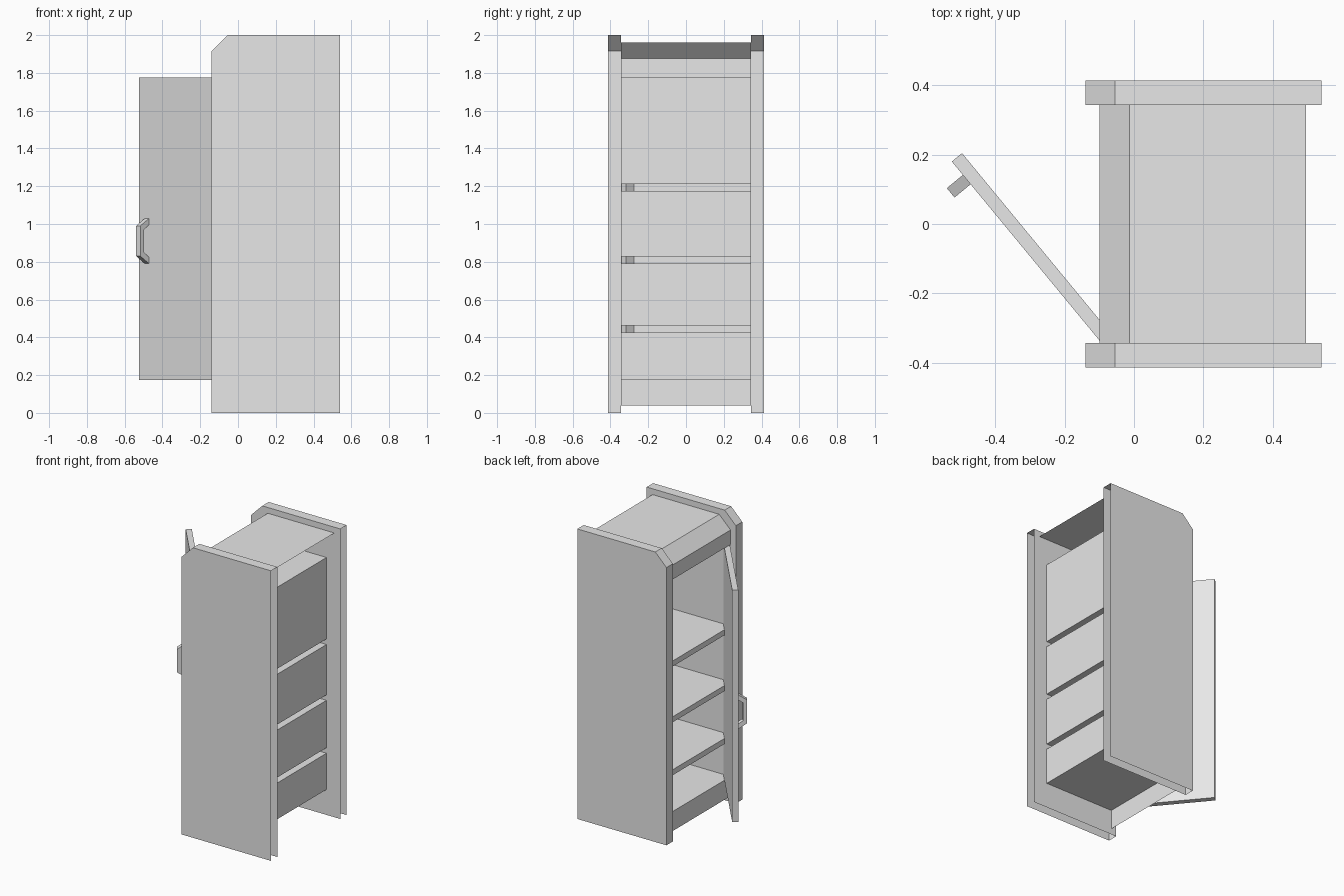
import bpy
from mathutils import Matrix, Vector

cube = bpy.data.objects.get("Cube")
if cube:
    bpy.data.objects.remove(cube)

grey = bpy.data.materials.new("plain_grey")
grey.use_nodes = True
grey.diffuse_color = (0.8, 0.8, 0.8, 1)
grey.node_tree.nodes["Principled BSDF"].inputs["Base Color"].default_value = (0.8, 0.8, 0.8, 1)


def extrude(name, profile, y0, y1, closed=True, caps=True, skip=()):
    """Sweep an (x, z) profile from y0 to y1; skip lists the edges left open."""
    n = len(profile)
    verts = [(x, y, z) for y in (y0, y1) for x, z in profile]
    faces = [(i, (i + 1) % n, n + (i + 1) % n, n + i)
             for i in range(n if closed else n - 1) if i not in skip]
    if caps:
        faces += [tuple(reversed(range(n))), tuple(range(n, 2 * n))]
    mesh = bpy.data.meshes.new(name)
    mesh.from_pydata(verts, [], faces)
    mesh.flip_normals()
    mesh.materials.append(grey)
    obj = bpy.data.objects.new(name, mesh)
    bpy.context.collection.objects.link(obj)
    return obj


FRONT, REAR, BACK = -0.1, 0.435, 0.495
INNER, OUTER = 0.343, 0.413
LOW, HIGH = 0.175, 1.775

# Side panels: chamfered boards, open underneath and behind
side = [(-0.14, 0), (0.54, 0), (0.54, 2), (-0.055, 2), (-0.14, 1.915)]
extrude("right_side_panel", side, -OUTER, -INNER, skip=(0, 1))
extrude("left_side_panel", side, INNER, OUTER, skip=(0, 1))

# Carcass: one folded sheet forming plinth, back, shelves, header and top
fold = [(FRONT, 0.04), (FRONT, LOW), (REAR, LOW)]
for z in (0.425, 0.79, 1.175):
    fold += [(REAR, z), (FRONT, z), (FRONT, z + 0.038), (REAR, z + 0.038)]
fold += [(REAR, HIGH), (FRONT, HIGH), (FRONT, 1.875), (-0.013, 1.96), (BACK, 1.96)]
extrude("shelf_carcass", fold, -INNER, INNER, closed=False, caps=False)

# Door frame of reference: local x points outward, local y runs from free edge to hinge
along = Vector((0.636, -0.771, 0)).normalized()
out = Vector((-along.y, along.x, 0)) * -1
place = Matrix.Translation((-0.525, 0.18, 0)) @ Matrix(
    (out, along, (0, 0, 1))).transposed().to_4x4()

# Open door
door = extrude("door", [(-0.038, LOW), (0, LOW), (0, HIGH), (-0.038, HIGH)], 0, 0.675)
door.matrix_world = place

# Bracket handle with slanted arms
half = [(0, 0.12), (0.06, 0.08), (0.06, -0.08), (0, -0.12),
        (0, -0.085), (0.033, -0.062), (0.033, 0.062), (0, 0.085)]
handle = extrude("door_handle", [(x, z + 0.91) for x, z in half], 0.05, 0.085)
handle.matrix_world = place
